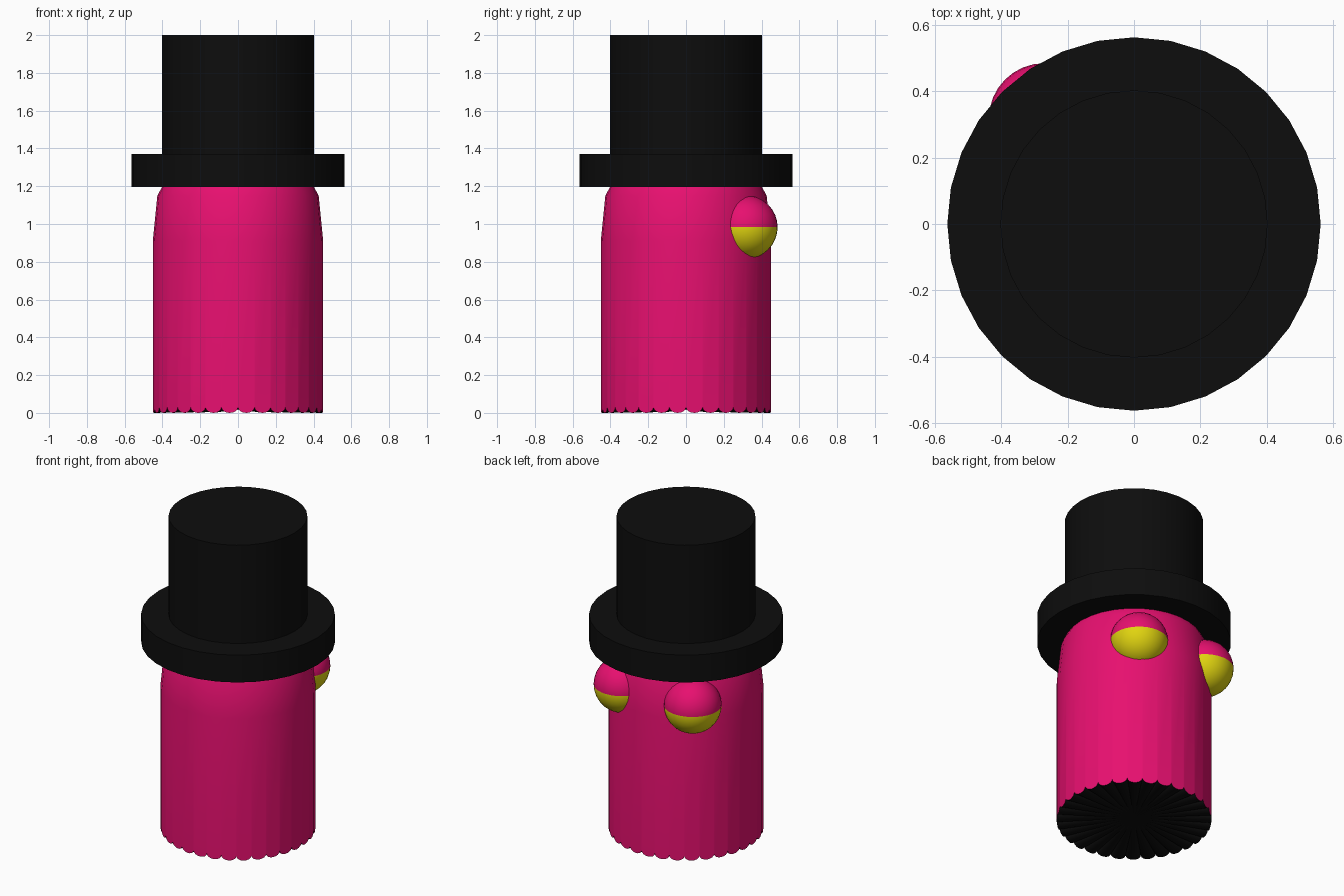
import bpy, bmesh
from math import sin, cos, pi, radians, sqrt
from mathutils import Vector, Matrix

if "Cube" in bpy.data.objects:
    bpy.data.objects.remove(bpy.data.objects["Cube"])

SIDES = 32


def material(name, r, g, b):
    m = bpy.data.materials.new(name)
    m.diffuse_color = (r, g, b, 1)
    m.use_nodes = True
    m.node_tree.nodes["Principled BSDF"].inputs["Base Color"].default_value = m.diffuse_color
    return m


pink = material("pink", 0.80, 0.005, 0.16)
yellow = material("yellow", 0.75, 0.66, 0.005)
black = material("black", 0.004, 0.004, 0.004)


def finish(bm, name, mats):
    me = bpy.data.meshes.new(name)
    bmesh.ops.recalc_face_normals(bm, faces=bm.faces)
    bm.to_mesh(me)
    bm.free()
    for m in mats:
        me.materials.append(m)
    ob = bpy.data.objects.new(name, me)
    bpy.context.collection.objects.link(ob)
    bpy.ops.object.select_all(action='DESELECT')
    ob.select_set(True)
    bpy.context.view_layer.objects.active = ob
    bpy.ops.object.shade_smooth_by_angle(angle=radians(30))
    return ob


def ring(bm, r, z):
    return [bm.verts.new((r * cos(2 * pi * i / SIDES), r * sin(2 * pi * i / SIDES), z))
            for i in range(SIDES)]


def lathe(bm, profile):
    """Stack rings of (radius, z) joined by quads; returns the rings."""
    rings = [ring(bm, r, z) for r, z in profile]
    for a, b in zip(rings, rings[1:]):
        for i in range(SIDES):
            j = (i + 1) % SIDES
            bm.faces.new((a[i], a[j], b[j], b[i]))
    return rings


# Body: tube with a tapered top, one scallop per side, dark underside
bm = bmesh.new()
rings = lathe(bm, [(0.451, 0.91), (0.427, 1.15), (0.40, 1.2)])
bm.faces.new(rings[-1])
cusps = ring(bm, 0.451, 0.03)
centre = bm.verts.new((0, 0, 0.02))
STEPS = 8
for i in range(SIDES):
    j = (i + 1) % SIDES
    a, b = cusps[i], cusps[j]
    arc = [a]
    for k in range(1, STEPS):
        u = -cos(pi * k / STEPS)
        p = a.co.lerp(b.co, (u + 1) / 2)
        p.z = 0.03 - 0.03 * sqrt(1 - u * u)
        arc.append(bm.verts.new(p))
    arc.append(b)
    bm.faces.new(arc + [rings[0][j], rings[0][i]])
    for p, q in zip(arc, arc[1:]):
        bm.faces.new((centre, q, p)).material_index = 1
finish(bm, "body", [pink, black])

# Hat: wide brim and tall crown
bm = bmesh.new()
rings = lathe(bm, [(0.563, 1.195), (0.563, 1.37), (0.403, 1.37), (0.403, 2.0)])
bm.faces.new(rings[0])
bm.faces.new(rings[-1])
finish(bm, "hat", [black])


# Eyes: spheres with a pink lid over a yellow lower half
def eye(name, x, y):
    bm = bmesh.new()
    bmesh.ops.create_uvsphere(bm, u_segments=32, v_segments=16, radius=0.168,
                              matrix=Matrix.Translation((x, y, 0.983)))
    for f in bm.faces:
        f.material_index = 0 if f.calc_center_median().z > 0.983 else 1
    finish(bm, name, [pink, yellow])


eye("left_eye", -0.27, 0.317)
eye("right_eye", 0.228, 0.317)
